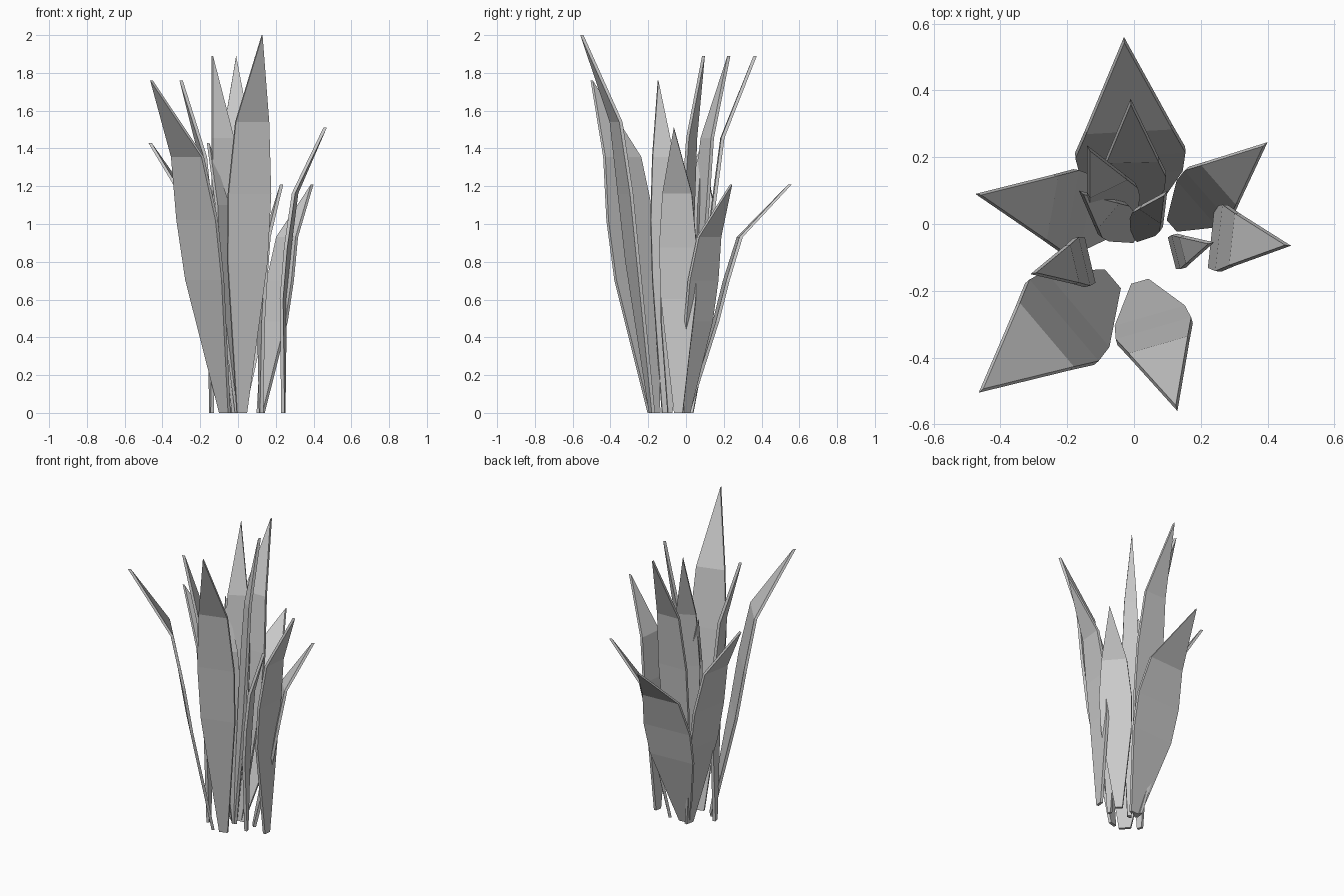
import bpy
import bmesh
from mathutils import Vector

cube = bpy.data.objects.get("Cube")
if cube:
    bpy.data.objects.remove(cube, do_unlink=True)

# One flat grey for every blade
grey = bpy.data.materials.new("pale_grey")
grey.use_nodes = True
grey.diffuse_color = (0.6, 0.6, 0.6, 1)
grey.node_tree.nodes["Principled BSDF"].inputs["Base Color"].default_value = grey.diffuse_color

# Blade shape: height, width and lean as fractions of the whole
LEVELS = (0, 0.4, 0.58, 0.77)
WIDTHS = (0.23, 0.93, 1, 0.78)
FLARED = (0, 0.27, 0.37, 0.5)
UPRIGHT = (0, 0.0, 0.1, 0.27)
THICKNESS = 0.018


def blade(name, base, tip, height, width, lean):
    """Flat pointed leaf that bends from base to tip."""
    start, end = Vector((*base, 0)), Vector((*tip, 0))
    out = (end - start).normalized()
    side = Vector((-out.y, out.x, 0))
    back = out * THICKNESS
    bm = bmesh.new()
    rows = []
    for level, wide, along in zip(LEVELS, WIDTHS, lean):
        centre = start.lerp(end, along) - back / 2
        centre.z = level * height
        half = side * width * wide / 2
        rows.append((bm.verts.new(centre - half), bm.verts.new(centre + half)))
    for low, high in zip(rows, rows[1:]):
        bm.faces.new((low[0], low[1], high[1], high[0]))
    point = bm.verts.new(end - back + Vector((0, 0, height)))
    bm.faces.new((rows[-1][0], rows[-1][1], point))
    # Give the leaf its thickness
    grown = bmesh.ops.extrude_face_region(bm, geom=bm.faces[:], use_keep_orig=True)
    verts = [v for v in grown["geom"] if isinstance(v, bmesh.types.BMVert)]
    bmesh.ops.translate(bm, verts=verts, vec=back)
    bmesh.ops.recalc_face_normals(bm, faces=bm.faces[:])
    mesh = bpy.data.meshes.new(name)
    bm.to_mesh(mesh)
    bm.free()
    mesh.materials.append(grey)
    bpy.context.collection.objects.link(bpy.data.objects.new(name, mesh))


# Leaves that flare outwards from the middle
blade("front_tall_leaf", (0.02, -0.18), (0.13, -0.56), 2.0, 0.235, FLARED)
blade("front_right_leaf", (-0.07, -0.17), (-0.465, -0.505), 1.76, 0.32, FLARED)
blade("right_leaf", (-0.03, 0.01), (-0.475, 0.09), 1.43, 0.25, FLARED)
blade("back_wide_leaf", (0.0, 0.01), (-0.03, 0.56), 1.21, 0.33, FLARED)
blade("back_left_leaf", (0.12, 0.0), (0.4, 0.245), 1.21, 0.2, FLARED)
blade("back_tall_leaf", (0.0, 0.01), (-0.01, 0.375), 1.89, 0.2, FLARED)
blade("back_right_tall_leaf", (-0.02, -0.01), (-0.14, 0.235), 1.89, 0.16, FLARED)
blade("inner_right_leaf", (0.0, -0.04), (-0.165, 0.1), 1.43, 0.125, FLARED)
blade("inner_left_tall_leaf", (0.005, -0.04), (0.1, 0.1), 1.89, 0.1, FLARED)

# Leaves that stand upright and bend only near the top
blade("left_leaf", (0.24, -0.04), (0.47, -0.065), 1.51, 0.2, UPRIGHT)
blade("left_small_leaf", (0.122, -0.085), (0.24, -0.055), 1.21, 0.105, UPRIGHT)
blade("right_tall_leaf", (-0.14, -0.11), (-0.31, -0.15), 1.76, 0.15, UPRIGHT)
